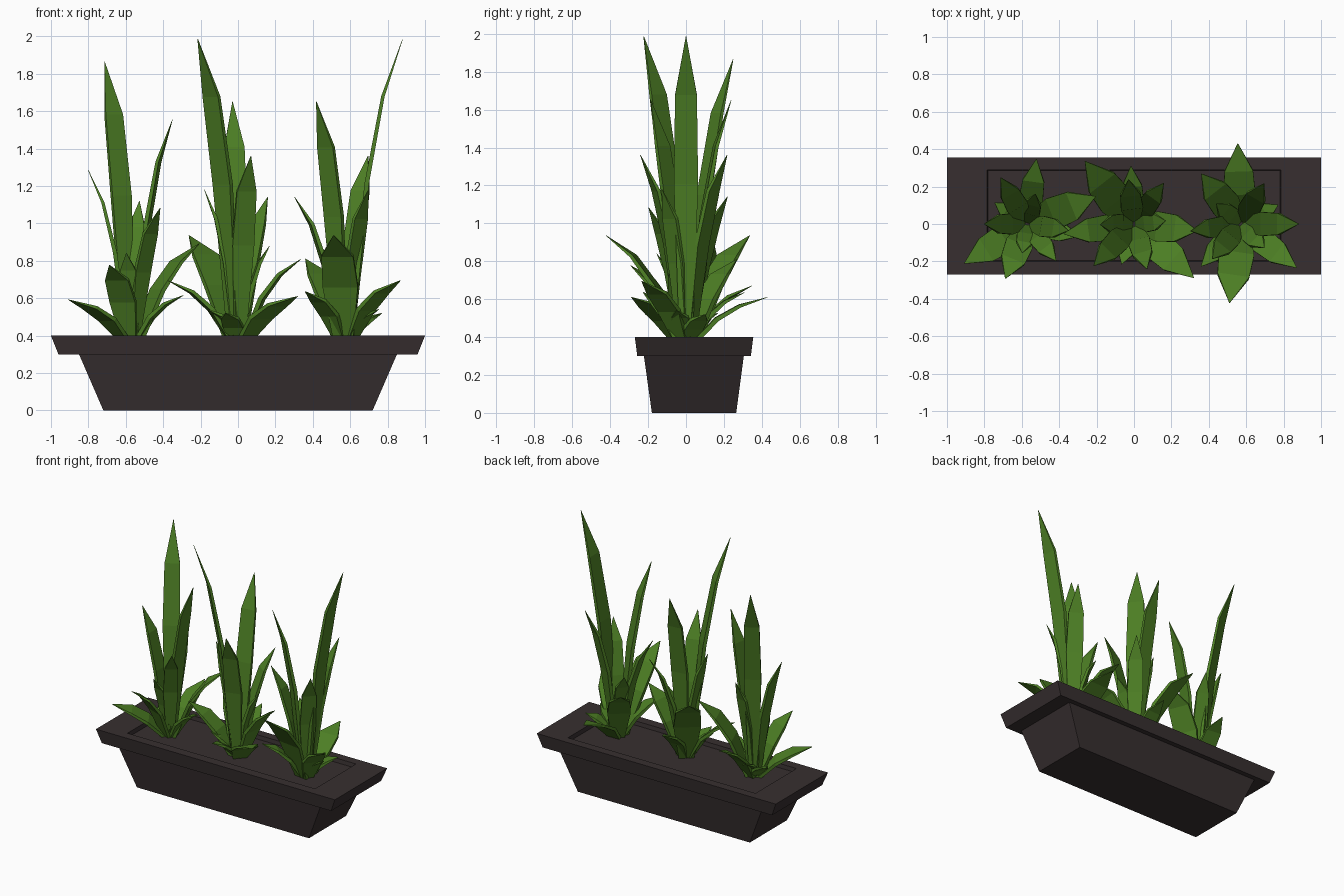
import bpy, bmesh, math
from mathutils import Vector

if "Cube" in bpy.data.objects:
    bpy.data.objects.remove(bpy.data.objects["Cube"])


def material(name, rgb):
    m = bpy.data.materials.new(name)
    m.diffuse_color = (*rgb, 1)
    m.use_nodes = True
    m.node_tree.nodes["Principled BSDF"].inputs["Base Color"].default_value = m.diffuse_color
    return m


pot_mat = material("dark brown planter", (0.038, 0.028, 0.029))
leaf_mat = material("leaf green", (0.075, 0.215, 0.018))


def finish(bm, name, mat):
    bmesh.ops.recalc_face_normals(bm, faces=bm.faces)
    me = bpy.data.meshes.new(name)
    bm.to_mesh(me)
    bm.free()
    me.materials.append(mat)
    ob = bpy.data.objects.new(name, me)
    bpy.context.collection.objects.link(ob)
    return ob


def loft(bm, rings, cap_end=True):
    """Join rings of equal vertex count with quads and cap the ends."""
    vs = [[bm.verts.new(p) for p in r] for r in rings]
    n = len(vs[0])
    for a, b in zip(vs, vs[1:]):
        for i in range(n):
            j = (i + 1) % n
            bm.faces.new((a[i], a[j], b[j], b[i]))
    bm.faces.new(vs[0][::-1])
    if cap_end:
        bm.faces.new(vs[-1])


def rect(hx, y0, y1, z):
    return [(-hx, y0, z), (hx, y0, z), (hx, y1, z), (-hx, y1, z)]


# Planter: tapered trough, flared rim and shallow recess
SOIL_Z = 0.37
bm = bmesh.new()
loft(bm, [rect(0.72, -0.18, 0.265, 0), rect(0.85, -0.222, 0.305, 0.3),
          rect(0.96, -0.257, 0.342, 0.3), rect(1.0, -0.27, 0.355, 0.4),
          rect(0.785, -0.2, 0.29, 0.4), rect(0.78, -0.195, 0.285, SOIL_Z)])
finish(bm, "planter", pot_mat)

# Leaves of one plant: angle in degrees, tip radius, tip height, width
LEAVES = [
    (0, 0.31, 1.985, 0.128), (231, 0.24, 1.65, 0.12), (60, 0.25, 1.36, 0.12),
    (188, 0.27, 1.14, 0.11), (315, 0.18, 1.18, 0.11), (140, 0.17, 0.88, 0.10),
    (262, 0.425, 0.935, 0.19), (128, 0.34, 0.81, 0.16), (322, 0.38, 0.695, 0.14),
    (227, 0.31, 0.636, 0.12), (92, 0.43, 0.61, 0.17), (27, 0.225, 0.52, 0.11),
    (345, 0.19, 0.54, 0.10),
]
# Leaf profile: share of tip radius, share of height, share of width
PROFILE = [(0.10, 0.0, 0.55), (0.38, 0.52, 1.0), (0.66, 0.81, 0.9), (1.0, 1.0, 0.02)]
THICK = [0.024, 0.024, 0.018, 0.002]


def add_leaf(bm, angle, radius, height, width):
    a = math.radians(angle)
    out = Vector((math.cos(a), math.sin(a), 0))
    side = Vector((-math.sin(a), math.cos(a), 0))
    path = [out * (radius * r) + Vector((0, 0, (height - SOIL_Z) * h))
            for r, h, _ in PROFILE]
    rings = []
    for i, p in enumerate(path):
        along = (path[min(i + 1, 3)] - path[max(i - 1, 0)]).normalized()
        n = along.cross(side) * THICK[i] / 2
        s = side * width * PROFILE[i][2] / 2
        rings.append([p - s - n, p + s - n, p + s + n, p - s + n])
    loft(bm, rings)


# Three copies of the plant, turned and scaled
for name, x, turn, size in [("left_plant", -0.57, 120, 0.925),
                            ("middle_plant", 0.0, 226, 1.0),
                            ("right_plant", 0.57, 0, 1.0)]:
    bm = bmesh.new()
    for leaf in LEAVES:
        add_leaf(bm, *leaf)
    ob = finish(bm, name, leaf_mat)
    ob.location = (x, 0, SOIL_Z)
    ob.rotation_euler.z = math.radians(turn)
    ob.scale = (size,) * 3
